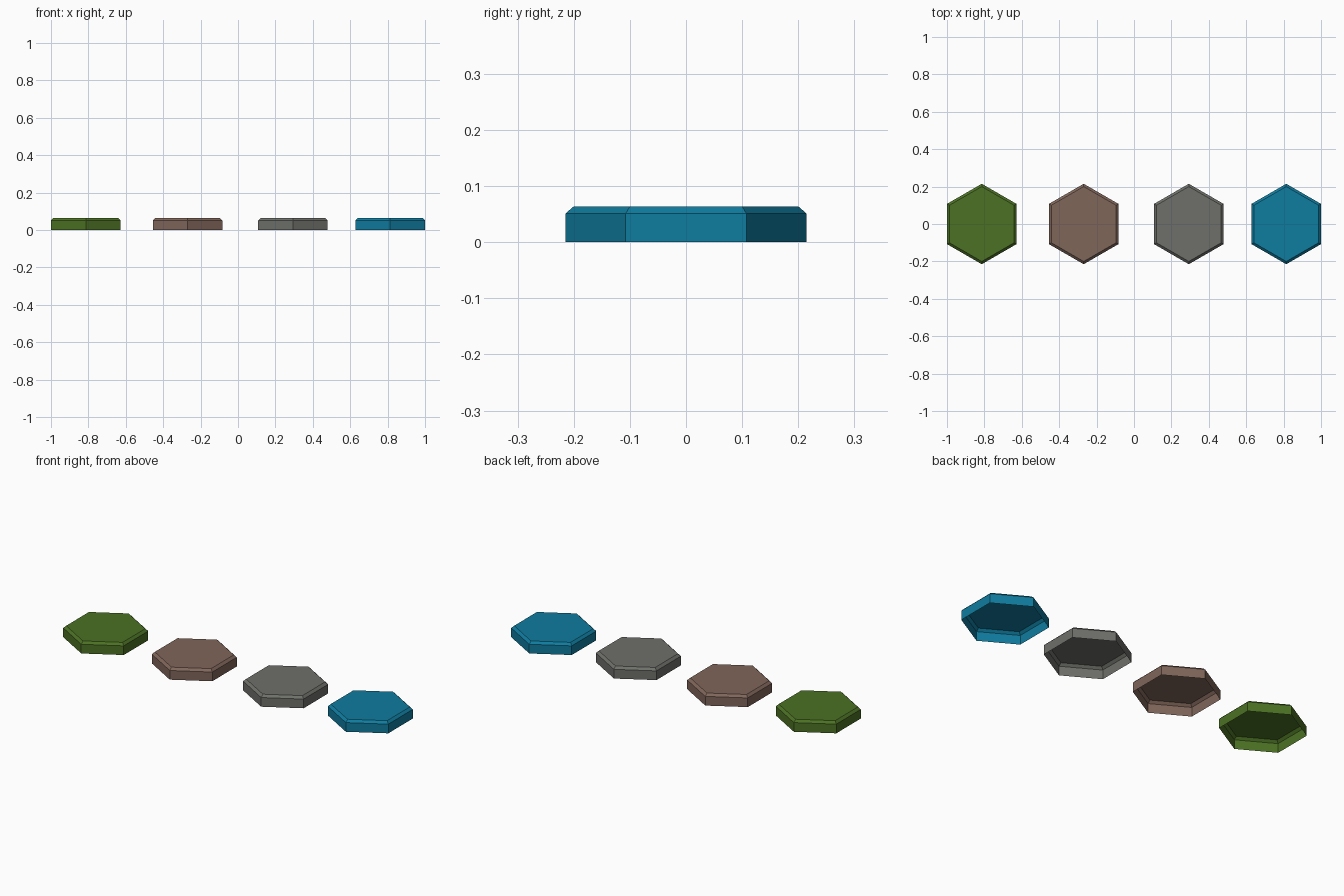
import bpy, bmesh, math

if "Cube" in bpy.data.objects:
    bpy.data.objects.remove(bpy.data.objects["Cube"])

RADIUS, TOP_RADIUS = 0.215, 0.20
WALL_TOP, HEIGHT = 0.051, 0.064


def material(name, rgb):
    """Flat colour from 0-255 sRGB values."""
    m = bpy.data.materials.new(name)
    lin = [((c / 255 + 0.055) / 1.055) ** 2.4 for c in rgb]
    m.diffuse_color = (*lin, 1)
    m.use_nodes = True
    m.node_tree.nodes["Principled BSDF"].inputs["Base Color"].default_value = m.diffuse_color
    return m


def hex_tile(name, x, mat):
    """Open-bottomed hexagonal cap with a chamfered top rim."""
    bm = bmesh.new()
    rings = []
    for r, z in ((RADIUS, 0), (RADIUS, WALL_TOP), (TOP_RADIUS, HEIGHT)):
        rings.append([bm.verts.new((r * math.cos(a), r * math.sin(a), z))
                      for a in (math.radians(30 + 60 * i) for i in range(6))])
    # side walls and chamfer
    for low, high in zip(rings, rings[1:]):
        for i in range(6):
            j = (i + 1) % 6
            bm.faces.new((low[i], low[j], high[j], high[i]))
    # top face
    bm.faces.new(rings[-1])
    mesh = bpy.data.meshes.new(name)
    bm.to_mesh(mesh)
    bm.free()
    mesh.materials.append(mat)
    obj = bpy.data.objects.new(name, mesh)
    obj.location.x = x
    bpy.context.collection.objects.link(obj)


# four terrain tiles in a row
for name, x, rgb in (("grass", -0.814, (76, 113, 36)),
                     ("dirt", -0.269, (128, 102, 90)),
                     ("stone", 0.293, (110, 112, 106)),
                     ("water", 0.814, (15, 124, 159))):
    hex_tile(name + "_tile", x, material(name + " colour", rgb))
